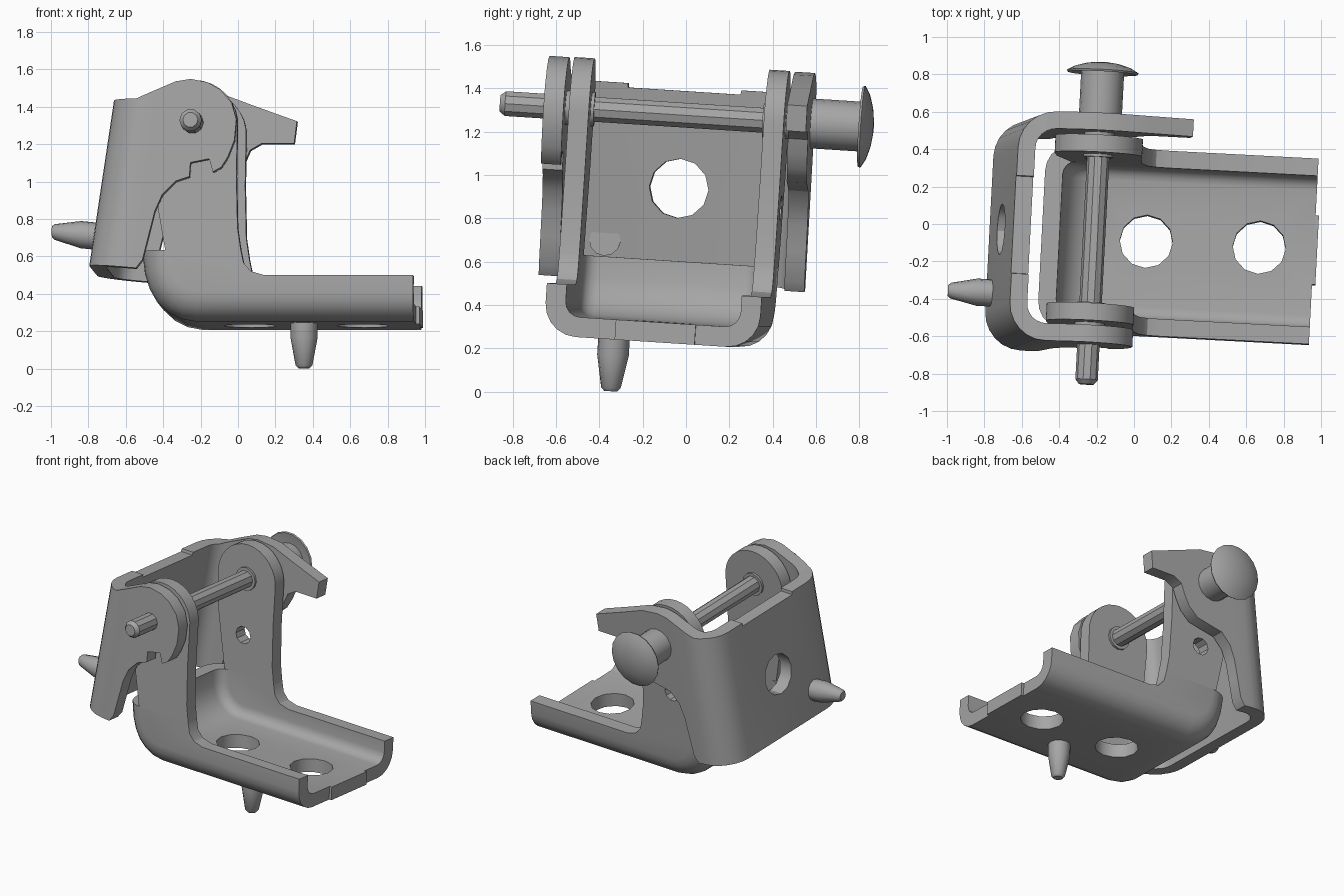
import bpy, bmesh, math
from mathutils import Matrix, Vector

if "Cube" in bpy.data.objects:
    bpy.data.objects.remove(bpy.data.objects["Cube"])

C = -0.0325            # mid plane across the hinge
PU, PW = -0.21, 1.275  # hinge axis position
# whole assembly sits slightly turned, pivoting on the hinge axis
POSE = (Matrix.Translation((PU, 0, PW))
        @ Matrix.Rotation(math.radians(-3), 4, 'Z')
        @ Matrix.Rotation(math.radians(-3.7), 4, 'X')
        @ Matrix.Translation((-PU, 0, -PW)))

steel = bpy.data.materials.new("steel_grey")
steel.diffuse_color = (0.38, 0.38, 0.38, 1)
steel.use_nodes = True
steel.node_tree.nodes["Principled BSDF"].inputs["Base Color"].default_value = steel.diffuse_color

MAP = {'u': lambda a, b, t: (t, a, b),
       'v': lambda a, b, t: (a, t, b),
       'w': lambda a, b, t: (a, b, t)}


def to_object(bm, name):
    bmesh.ops.recalc_face_normals(bm, faces=bm.faces[:])
    me = bpy.data.meshes.new(name)
    bm.to_mesh(me)
    bm.free()
    me.materials.append(steel)
    ob = bpy.data.objects.new(name, me)
    bpy.context.collection.objects.link(ob)
    return ob


def prism(name, pts, axis, lo, hi, bevel=None):
    """Extrude an outline along an axis; bevel = (test, radius, segments)."""
    bm = bmesh.new()
    rings = [[bm.verts.new(MAP[axis](a, b, t)) for a, b in pts] for t in (lo, hi)]
    for r in rings:
        bm.faces.new(r)
    n = len(pts)
    for i in range(n):
        j = (i + 1) % n
        bm.faces.new((rings[0][i], rings[0][j], rings[1][j], rings[1][i]))
    bmesh.ops.recalc_face_normals(bm, faces=bm.faces[:])
    if bevel:
        test, radius, seg = bevel
        edges = [e for e in bm.edges if test(e)]
        bmesh.ops.bevel(bm, geom=edges, offset=radius, segments=seg,
                        profile=0.5, affect='EDGES', clamp_overlap=False)
    return to_object(bm, name)


def arc(cx, cy, r, a0, a1, n):
    return [(cx + r * math.cos(math.radians(a0 + (a1 - a0) * i / n)),
             cy + r * math.sin(math.radians(a0 + (a1 - a0) * i / n))) for i in range(n + 1)]


def disc(cx, cy, r, n=12):
    return arc(cx, cy, r, 0, 360, n)[:-1]


def lathe(name, profile, axis, ca, cb, n):
    """Revolve (radius, position) pairs about an axis line."""
    bm = bmesh.new()
    rings = [[bm.verts.new(MAP[axis](a, b, t)) for a, b in disc(ca, cb, r, n)]
             for r, t in profile]
    for p, q in zip(rings, rings[1:]):
        for i in range(n):
            j = (i + 1) % n
            bm.faces.new((p[i], p[j], q[j], q[i]))
    bm.faces.new(rings[0])
    bm.faces.new(rings[-1])
    return to_object(bm, name)


def boolean(ob, cutter, op='DIFFERENCE', keep=False):
    m = ob.modifiers.new("cut", 'BOOLEAN')
    m.object, m.operation, m.solver = cutter, op, 'EXACT'
    dg = bpy.context.evaluated_depsgraph_get()
    me = bpy.data.meshes.new_from_object(ob.evaluated_get(dg))
    ob.modifiers.clear()
    ob.data = me
    if not keep:
        bpy.data.objects.remove(cutter)


def chain(end_u, top_w):
    """Pick the long bottom/back edges, leaving out the open end and top."""
    def test(e):
        a, b = (v.co for v in e.verts)
        if abs(a.y - b.y) > 1e-4:
            return False
        return not (min(a.x, b.x) > end_u - 1e-4 or min(a.z, b.z) > top_w - 1e-4)
    return test


parts = []

# base pan: rounded tray with an upturned lip at the back
outer = [(0.967, 0.6), (0.967, 0.225), (-0.2, 0.225), (-0.28, 0.24), (-0.35, 0.275),
         (-0.41, 0.33), (-0.45, 0.4), (-0.475, 0.48), (-0.49, 0.6)]
inner = [(1.1, 0.7), (1.1, 0.3175), (-0.2, 0.3175), (-0.26, 0.33), (-0.31, 0.36),
         (-0.35, 0.40), (-0.375, 0.45), (-0.39, 0.5), (-0.4, 0.7)]
pan = prism("base_pan", outer, 'v', C - 0.4975, C + 0.4975, (chain(0.967, 0.6), 0.15, 5))
boolean(pan, prism("cut", inner, 'v', C - 0.405, C + 0.405, (chain(1.1, 0.7), 0.07, 4)))
side_trim = [(0.044, 0.75), (0.045, 0.6), (0.06, 0.53), (0.1, 0.485), (0.17, 0.465),
             (1.2, 0.465), (1.2, 0.75)]
boolean(pan, prism("cut", side_trim, 'v', -1, 1))
for u in (0.07, 0.675):
    boolean(pan, prism("cut", disc(u, -0.017, 0.142), 'w', 0, 0.45))
parts.append(pan)

# small tab on the open end of the base
parts.append(prism("base_end_tab", [(-0.2, 0.225), (0.17, 0.225), (0.17, 0.3175), (-0.2, 0.3175)],
                   'u', 0.96, 0.985))

# upright ears with rounded tops
ear = ([(0.045, 0.6), (0.027, 0.72), (0.02, 1.0)] + arc(PU, PW, 0.235, -5, 185, 16)
       + [(-0.43, 1.0), (-0.36, 0.6)])
for name, s in (("front_ear", -1), ("back_ear", 1)):
    lo, hi = sorted((C + s * 0.4975, C + s * 0.405))
    ob = prism(name, ear, 'v', lo, hi)
    if s > 0:
        boolean(ob, prism("cut", disc(-0.22, 0.875, 0.06, 10), 'v', lo - 0.1, hi + 0.1))
    parts.append(ob)

# swinging leaf: U-shaped plate, leaning back, trimmed to each flange outline
R, T = 0.2, 0.0925
back = -0.64
plan = ([(0.5, C + 0.615)] + arc(back + R, C + 0.615 - R, R, 90, 180, 6)
        + arc(back + R, C - 0.615 + R, R, 180, 270, 6) + [(0.5, C - 0.615), (0.5, C - 0.615 + T)]
        + arc(back + R, C - 0.615 + R, R - T, 270, 180, 6)
        + arc(back + R, C + 0.615 - R, R - T, 180, 90, 6) + [(0.5, C + 0.615 - T)])
crown = [(-0.95, 1.405), (-0.51, 1.405), (-0.37, 1.465), (-0.3, 1.495), (-0.22, 1.508)]
tail = [(-0.3, 0.96), (-0.37, 0.89), (-0.41, 0.8), (-0.44, 0.68), (-0.475, 0.54),
        (-0.51, 0.495), (-0.95, 0.535)]
front_edge = [(-0.13, 1.49), (-0.06, 1.45), (0.0, 1.38), (0.025, 1.29), (0.015, 1.18),
              (-0.02, 1.09), (-0.055, 1.035), (-0.1, 1.01), (-0.12, 1.08), (-0.22, 1.06),
              (-0.225, 0.985)]
hook_edge = [(-0.095, 1.495), (0.08, 1.43), (0.29, 1.355), (0.275, 1.235), (0.1, 1.235),
             (0.04, 1.2), (0.01, 1.13), (-0.03, 1.06), (-0.1, 1.0)]
for name, edge, lo, hi in (("leaf_front_half", front_edge, -1, C),
                           ("leaf_hook_half", hook_edge, C, 1)):
    leaf = prism(name, plan, 'w', 0.3, 1.7)
    for v in leaf.data.vertices:
        v.co.x += 0.146 * (v.co.z - 1.41)
    boolean(leaf, prism("cut", crown + edge + tail, 'v', lo, hi), 'INTERSECT')
    boolean(leaf, prism("cut", disc(C, 0.935, 0.137), 'u', -1.2, -0.4))
    notch = [(C - 0.29, 1.6), (C - 0.26, 1.385), (C + 0.26, 1.385), (C + 0.29, 1.6)]
    boolean(leaf, prism("cut", notch, 'u', -1.2, -0.5))
    parts.append(leaf)

# hinge pin with thick shoulder and domed head
parts.append(lathe("hinge_pin", [(0.04, -0.86), (0.06, -0.835), (0.06, 0.6)], 'v', PU, PW, 10))
parts.append(lathe("pin_shoulder", [(0.115, 0.53), (0.115, 0.83)], 'v', PU, PW, 16))
parts.append(lathe("pin_head", [(0.11, 0.822), (0.187, 0.808), (0.192, 0.818), (0.15, 0.842),
                                (0.09, 0.86), (0.03, 0.868)], 'v', PU, PW, 18))
# thin collars where the pin meets the ears
for name, lo, hi in (("front_collar", C - 0.41, C - 0.39), ("back_collar", C + 0.39, C + 0.41),
                     ("front_spacer", C - 0.53, C - 0.49), ("back_spacer", C + 0.49, C + 0.53)):
    parts.append(lathe(name, [(0.08, lo), (0.08, hi)], 'v', PU, PW, 12))

# tapered locating pegs under the base and behind the leaf
parts.append(lathe("base_peg", [(0.03, -0.016), (0.045, 0.0), (0.073, 0.15), (0.073, 0.3)],
                   'w', 0.37, -0.235, 12))
peg = lathe("leaf_peg", [(0.03, -0.975), (0.042, -0.96), (0.073, -0.82), (0.073, -0.65)],
            'u', -0.36, 0.69, 12)
for v in peg.data.vertices:
    v.co.z -= 0.1 * (v.co.x + 0.8)
parts.append(peg)

# pose everything and smooth the rounded areas
bpy.ops.object.select_all(action='DESELECT')
for ob in parts:
    ob.data.transform(POSE)
    ob.select_set(True)
bpy.context.view_layer.objects.active = parts[0]
bpy.ops.object.shade_smooth_by_angle(angle=math.radians(32))
